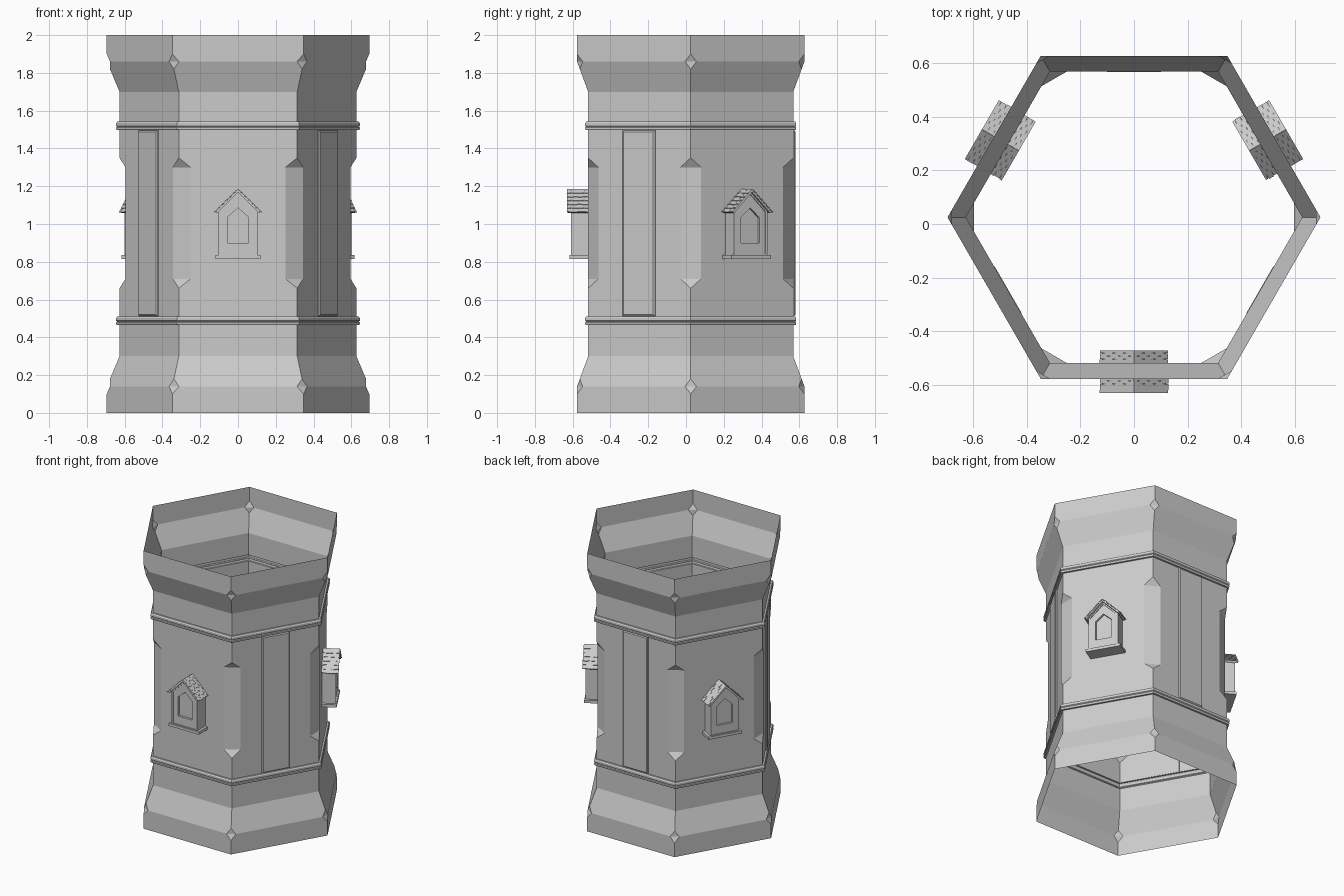
import bpy, bmesh, random
from math import radians, cos, sin, pi
from mathutils import Matrix, Vector

if "Cube" in bpy.data.objects:
    bpy.data.objects.remove(bpy.data.objects["Cube"])

random.seed(4)
CENTRE = Matrix.Translation((0, 0.025, 0))   # hexagon axis
APOTHEM = 0.627 * cos(pi / 6)                # distance from axis to the middle wall


def finish(bm, name, matrix, recalc=True):
    bmesh.ops.remove_doubles(bm, verts=bm.verts, dist=1e-5)
    if recalc:
        bmesh.ops.recalc_face_normals(bm, faces=bm.faces)
    me = bpy.data.meshes.new(name)
    bm.to_mesh(me)
    bm.free()
    ob = bpy.data.objects.new(name, me)
    bpy.context.collection.objects.link(ob)
    ob.matrix_world = matrix
    return ob


def loft(bm, loops, cap_start=False, cap_end=False):
    rings = [[bm.verts.new(p) for p in loop] for loop in loops]
    n = len(rings[0])
    for a, b in zip(rings, rings[1:]):
        for i in range(n):
            k = (i + 1) % n
            bm.faces.new((a[i], a[k], b[k], b[i]))
    if cap_start:
        bm.faces.new(rings[0][::-1])
    if cap_end:
        bm.faces.new(rings[-1])


def box(bm, size, matrix):
    bmesh.ops.create_cube(bm, size=1, matrix=matrix @ Matrix.Diagonal((*size, 1)))


def hex_ring(radius, z, cut):
    # two points per corner, moved along the sides by the chamfer length
    corners = [Vector((radius * cos(i * pi / 3), radius * sin(i * pi / 3), z)) for i in range(6)]
    pts = []
    for i, c in enumerate(corners):
        for other in (corners[i - 1], corners[(i + 1) % 6]):
            pts.append(c + (other - c).normalized() * cut)
    return pts


# Tower shell: (radius, height, corner chamfer), open at both ends
R, W = 0.695, 0.627


def band(z):
    return [(W, z, 0), (0.642, z, 0), (0.645, z + 0.006, 0), (0.645, z + 0.013, 0),
            (0.639, z + 0.017, 0), (0.645, z + 0.022, 0), (0.645, z + 0.036, 0),
            (0.639, z + 0.044, 0), (W, z + 0.044, 0)]


foot = [(R, 0, 0), (R, 0.10, 0), (R, 0.14, 0.035), (0.678, 0.18, 0), (W, 0.30, 0)]
middle = [(W, 0.66, 0), (W, 0.71, 0.063), (W, 1.30, 0.063), (W, 1.35, 0)]
head = [(r, 2 - z, c) for r, z, c in reversed(foot)]
profile = foot + band(0.466) + middle + band(1.498) + head
bm = bmesh.new()
loft(bm, [hex_ring(*p) for p in profile])
finish(bm, "tower_shell", CENTRE, recalc=False)


# Raised panel on every second wall
def rect(w, z0, z1, y):
    return [(-w, y, z0), (w, y, z0), (w, y, z1), (-w, y, z1)]


def wall_panel(matrix):
    bm = bmesh.new()
    loft(bm, [rect(0.100, 0.512, 1.497, -APOTHEM + 0.002),
              rect(0.098, 0.514, 1.495, -APOTHEM - 0.007),
              rect(0.091, 0.521, 1.488, -APOTHEM - 0.012)], True, True)
    finish(bm, "wall_panel", matrix)


# Gabled little house on the other walls
def gable(w, z0, z1, peak, y):
    return [(-w, y, z0), (w, y, z0), (w, y, z1), (0, y, peak), (-w, y, z1)]


def house_body(matrix):
    bm = bmesh.new()
    front, back = -0.635, -0.505
    outer, inner, door = (0.102, 0.82, 1.07, 1.172), (0.092, 0.84, 1.064, 1.156), (0.056, 0.90, 1.035, 1.085)
    loft(bm, [gable(*outer, back), gable(*outer, front), gable(*inner, front),
              gable(*inner, front + 0.006), gable(*door, front + 0.006),
              gable(*door, front + 0.022)], True, True)
    finish(bm, "house_body", matrix)
    # base board
    bm = bmesh.new()
    box(bm, (0.24, 0.138, 0.02), Matrix.Translation((0, -0.573, 0.826)))
    finish(bm, "house_base", matrix)


def house_roof(matrix):
    bm = bmesh.new()
    y0, y1, rows, cols = -0.655, -0.495, 6, 7
    length, mid = 0.168, (y0 + y1) / 2
    for side in (1, -1):
        # slope frame: local x runs down the slope from the ridge, z is its normal
        slope = (Matrix.Translation((0, 0, 1.184))
                 @ Matrix.Diagonal((side, 1, 1, 1)) @ Matrix.Rotation(radians(45), 4, 'Y'))
        box(bm, (length, y1 - y0 - 0.008, 0.01), slope @ Matrix.Translation((length / 2, mid, -0.006)))
        # staggered shingles
        step, pitch = length / rows, (y1 - y0) / cols
        for r in range(rows):
            shift = pitch / 2 if r % 2 else 0
            for c in range(cols + (r % 2)):
                a = max(y0, y0 + c * pitch - shift)
                b = min(y1, y0 + (c + 1) * pitch - shift)
                ln = step * 1.15 + random.uniform(0, 0.004)
                box(bm, (ln, b - a - 0.001, 0.005),
                    slope @ Matrix.Translation((r * step + ln / 2, (a + b) / 2, 0.001))
                    @ Matrix.Rotation(radians(-7), 4, 'Y'))
    finish(bm, "house_roof", matrix)


for k in range(3):
    turn = CENTRE @ Matrix.Rotation(radians(120 * k), 4, 'Z')
    house_body(turn)
    house_roof(turn)
    wall_panel(turn @ Matrix.Rotation(radians(60), 4, 'Z'))
